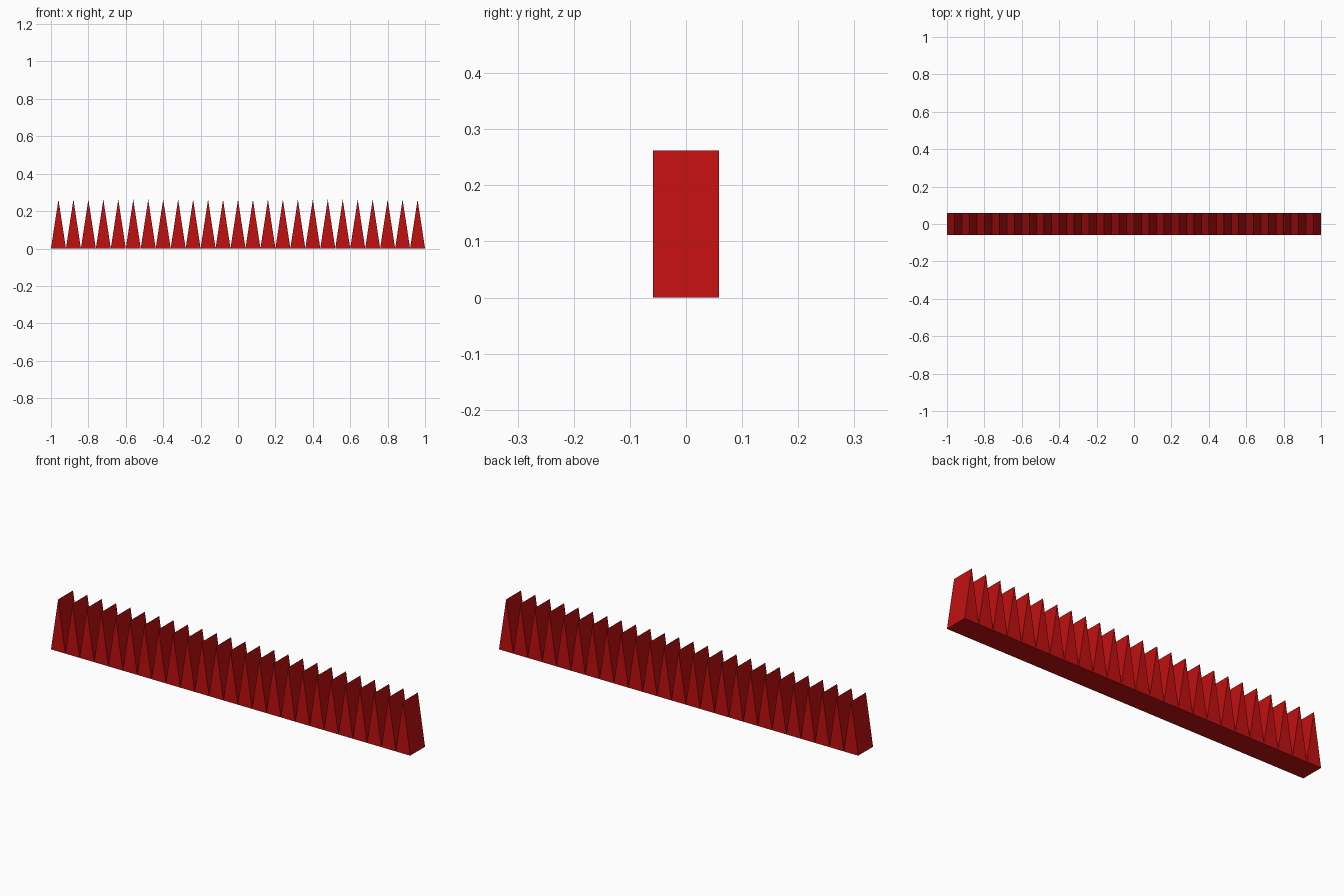
import bpy, bmesh

if "Cube" in bpy.data.objects:
    bpy.data.objects.remove(bpy.data.objects["Cube"])

TEETH = 25
PITCH = 2.0 / TEETH
HEIGHT = 0.262
HALF_DEPTH = 0.059

red = bpy.data.materials.new("deep red")
red.diffuse_color = (0.53, 0.005, 0.005, 1)
red.use_nodes = True
red.node_tree.nodes["Principled BSDF"].inputs["Base Color"].default_value = red.diffuse_color


def add_tooth(bm, x):
    """Triangular prism running front to back, with its ridge above x."""
    profile = [(x - PITCH / 2, 0), (x + PITCH / 2, 0), (x, HEIGHT)]
    front = [bm.verts.new((px, -HALF_DEPTH, pz)) for px, pz in profile]
    back = [bm.verts.new((px, HALF_DEPTH, pz)) for px, pz in profile]
    bm.faces.new(front)
    bm.faces.new(back[::-1])
    for i in range(3):
        j = (i + 1) % 3
        bm.faces.new((front[j], front[i], back[i], back[j]))


# Row of spikes, side by side along x
bm = bmesh.new()
for n in range(TEETH):
    add_tooth(bm, -1 + PITCH * (n + 0.5))
bmesh.ops.recalc_face_normals(bm, faces=bm.faces)
mesh = bpy.data.meshes.new("spike_row")
bm.to_mesh(mesh)
bm.free()
mesh.materials.append(red)
spikes = bpy.data.objects.new("spike_row", mesh)
bpy.context.collection.objects.link(spikes)
